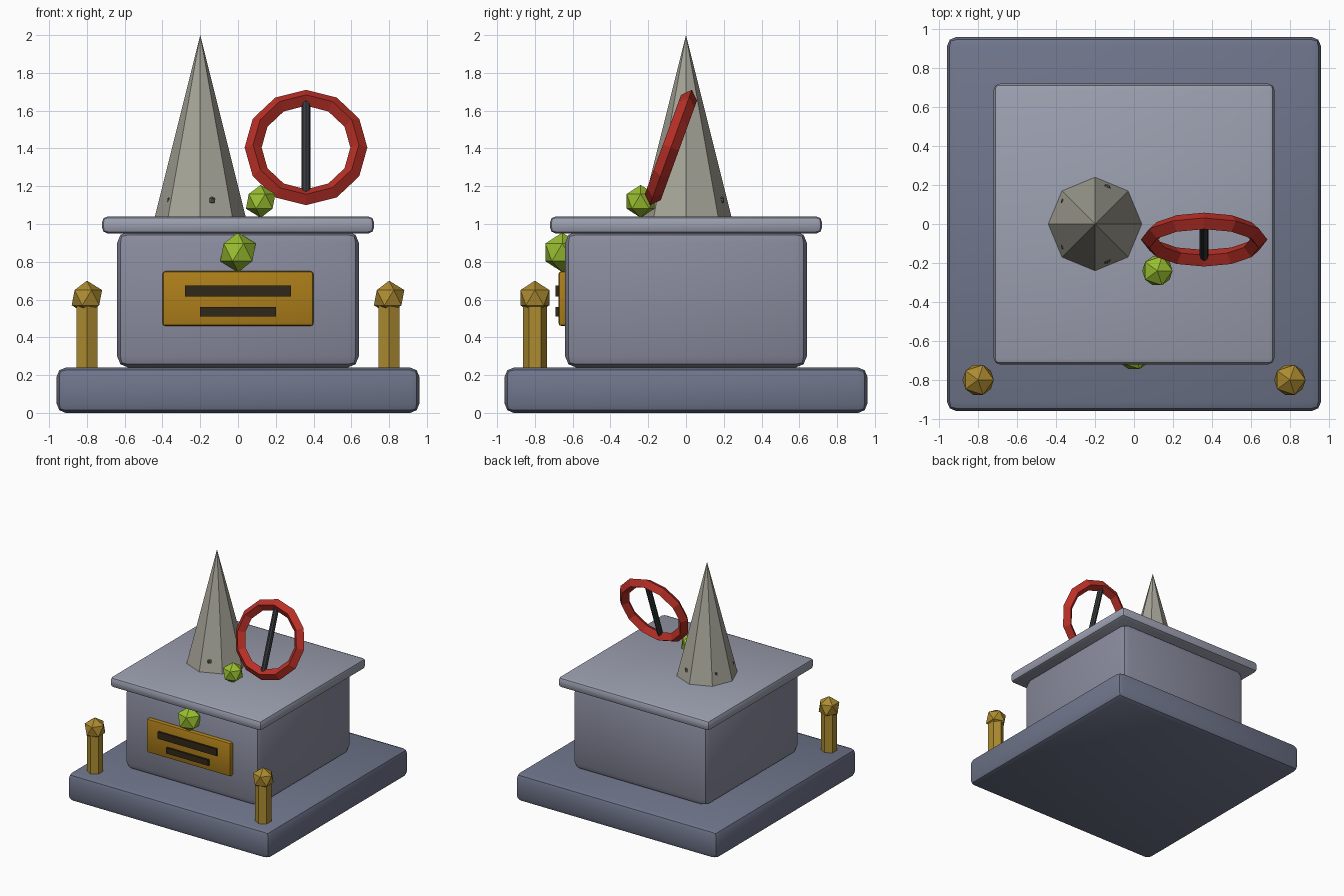
import bpy
from math import radians, cos, sin, pi

if "Cube" in bpy.data.objects:
    bpy.data.objects.remove(bpy.data.objects["Cube"])


def material(name, rgb):
    m = bpy.data.materials.new(name)
    m.diffuse_color = (*rgb, 1)
    m.use_nodes = True
    m.node_tree.nodes["Principled BSDF"].inputs["Base Color"].default_value = m.diffuse_color
    return m


BASE = material("slate", (0.16, 0.18, 0.26))
BODY = material("grey_stone", (0.25, 0.26, 0.34))
CAP = material("light_stone", (0.33, 0.35, 0.43))
SPIRE = material("pale_stone", (0.38, 0.37, 0.31))
RED = material("red", (0.50, 0.03, 0.02))
GREEN = material("green", (0.32, 0.52, 0.03))
GOLD = material("gold", (0.42, 0.21, 0.01))
BRONZE = material("bronze", (0.42, 0.26, 0.03))
DARK = material("dark_metal", (0.04, 0.045, 0.05))
BROWN = material("dark_brown", (0.03, 0.02, 0.01))
STUD = material("stud_grey", (0.12, 0.11, 0.09))


def finish(name, mat):
    o = bpy.context.object
    o.name = name
    o.data.materials.append(mat)
    return o


def box(name, mat, x, y, z, bevel=0.0):
    """Box from (min, max) ranges, with an optional rounded edge."""
    bpy.ops.mesh.primitive_cube_add(
        size=1, location=[(a + b) / 2 for a, b in (x, y, z)])
    o = finish(name, mat)
    o.scale = [b - a for a, b in (x, y, z)]
    bpy.ops.object.transform_apply(location=False, rotation=False, scale=True)
    if bevel:
        mod = o.modifiers.new("bevel", "BEVEL")
        mod.width, mod.segments = bevel, 2
        bpy.ops.object.modifier_apply(modifier="bevel")
        bpy.ops.object.shade_smooth_by_angle(angle=radians(30))
    return o


def ball(name, mat, r, loc):
    bpy.ops.mesh.primitive_ico_sphere_add(subdivisions=1, radius=r, location=loc)
    return finish(name, mat)


def rod(name, mat, sides, r, length, loc, rot=(0, 0, 0)):
    bpy.ops.mesh.primitive_cylinder_add(
        vertices=sides, radius=r, depth=length, location=loc, rotation=rot)
    return finish(name, mat)


# Stepped pedestal
box("base_slab", BASE, (-0.96, 0.96), (-0.96, 0.96), (0, 0.24), 0.048)
box("pedestal_body", BODY, (-0.64, 0.64), (-0.64, 0.64), (0.24, 0.96), 0.06)
box("pedestal_cap", CAP, (-0.72, 0.72), (-0.72, 0.72), (0.95, 1.04), 0.03)

# Front plaque with two bars
box("plaque", GOLD, (-0.4, 0.4), (-0.675, -0.625), (0.46, 0.75), 0.016)
box("plaque_bar_upper", BROWN, (-0.28, 0.28), (-0.69, -0.66), (0.615, 0.675))
box("plaque_bar_lower", BROWN, (-0.2, 0.2), (-0.69, -0.66), (0.51, 0.56))

# Spire with small studs around its foot
bpy.ops.mesh.primitive_cone_add(vertices=8, radius1=0.24, radius2=0, depth=0.96,
                                location=(-0.2, 0, 1.52))
finish("spire", SPIRE)
for i in range(5):
    a = i * 2 * pi / 5
    ball(f"spire_stud_{i + 1}", STUD, 0.025,
         (-0.2 + 0.19 * cos(a), 0.19 * sin(a), 1.125))

# Leaning ring with a crossbar
centre, lean = (0.36, -0.08, 1.405), radians(20)
bpy.ops.mesh.primitive_torus_add(
    major_segments=12, minor_segments=4, major_radius=0.28, minor_radius=0.045,
    location=centre, rotation=(pi / 2 - lean, 0, 0))
finish("ring", RED)
rod("ring_crossbar", DARK, 8, 0.023, 0.52, centre, (-lean, 0, 0))

# Green gems
ball("front_gem", GREEN, 0.105, (0, -0.655, 0.85))
ball("top_gem", GREEN, 0.087, (0.12, -0.24, 1.12))

# Front corner posts
for side, x in (("left", -0.8), ("right", 0.8)):
    rod(f"{side}_post", BRONZE, 6, 0.064, 0.38, (x, -0.8, 0.42))
    ball(f"{side}_post_knob", BRONZE, 0.09, (x, -0.8, 0.61))
